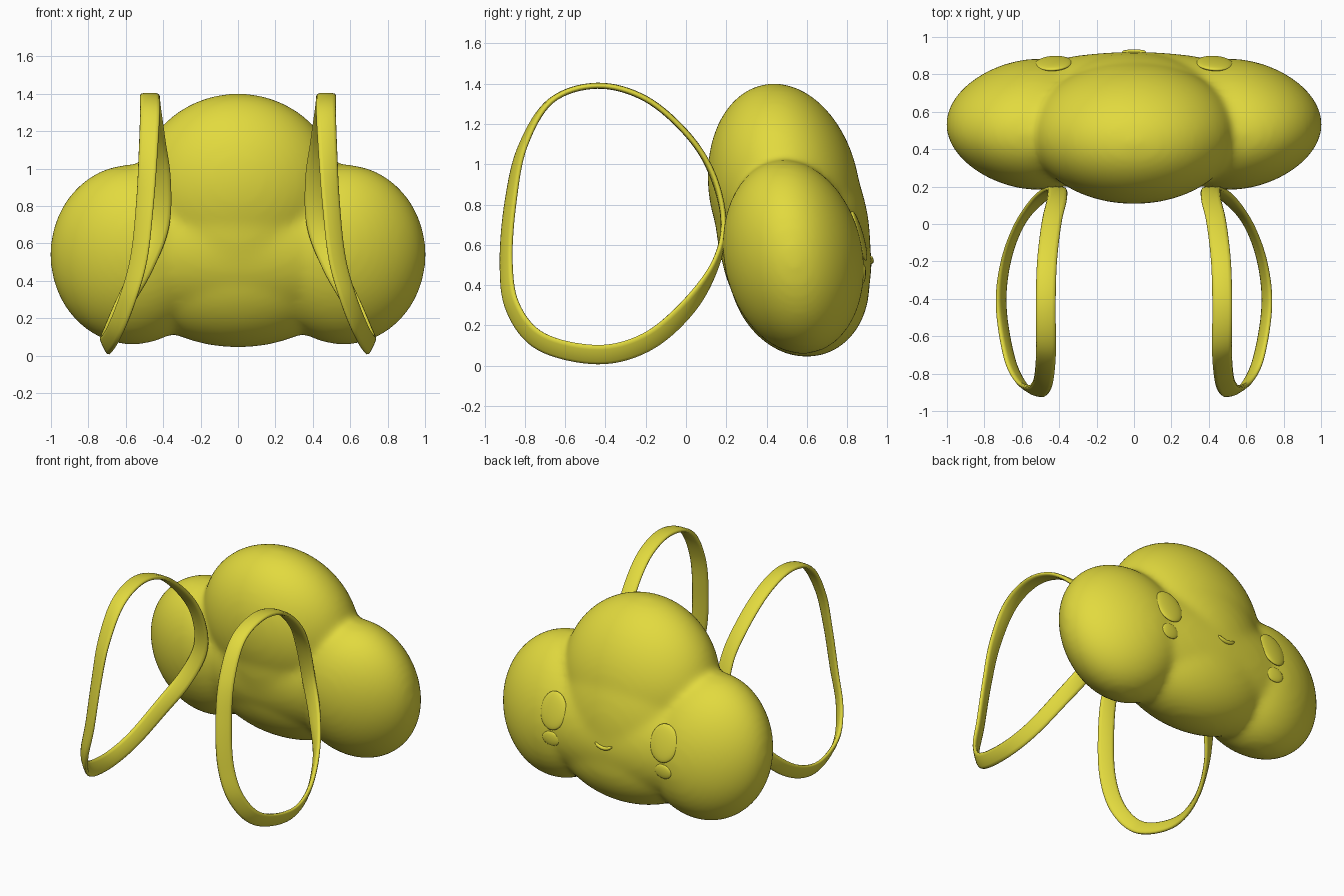
import bpy, bmesh, math
from mathutils import Vector, Matrix

if "Cube" in bpy.data.objects:
    bpy.data.objects.remove(bpy.data.objects["Cube"])

yellow = bpy.data.materials.new("soft yellow")
yellow.diffuse_color = (0.76, 0.70, 0.048, 1)
yellow.use_nodes = True
yellow.node_tree.nodes["Principled BSDF"].inputs["Base Color"].default_value = yellow.diffuse_color


def make_object(name, bm):
    bmesh.ops.recalc_face_normals(bm, faces=bm.faces)
    for f in bm.faces:
        f.smooth = True
    me = bpy.data.meshes.new(name)
    bm.to_mesh(me)
    bm.free()
    me.materials.append(yellow)
    ob = bpy.data.objects.new(name, me)
    bpy.context.collection.objects.link(ob)
    return ob


def add_mirror(ob):
    ob.modifiers.new("mirror", 'MIRROR').use_axis[0] = True


# Cloud body: leaning ellipsoid lobes fused into one soft skin
LEAN = -0.097
lobes = [  # centre, radii, thinning towards the outer ends
    ((0, 0.488, 0.87), (0.55, 0.378, 0.532), 0),       # top dome
    ((0, 0.53, 0.68), (0.53, 0.382, 0.60), 0),         # core
    ((0, 0.56, 0.455), (0.60, 0.35, 0.412), 0),        # bottom
    ((0, 0.547, 0.55), (0.92, 0.372, 0.425), 0),       # wide filler
    ((0.565, 0.533, 0.54), (0.44, 0.345, 0.482), 0.3),   # side lobes
    ((-0.565, 0.533, 0.54), (0.44, 0.345, 0.482), 0.3),
]
bm = bmesh.new()
for centre, radii, thin in lobes:
    lobe = bmesh.ops.create_uvsphere(bm, u_segments=64, v_segments=32, radius=1)
    for v in lobe["verts"]:
        p = Vector(a * b for a, b in zip(v.co, radii))
        out = abs(p.x + centre[0]) - 0.57
        p.y = p.y * (1 - thin * out) + LEAN * p.z
        v.co = p + Vector(centre)
body = make_object("cloud_body", bm)
remesh = body.modifiers.new("fuse", 'REMESH')
remesh.mode = 'VOXEL'
remesh.voxel_size = 0.02
remesh.use_smooth_shade = True
soften = body.modifiers.new("soften", 'SMOOTH')
soften.factor = 0.5
soften.iterations = 22

bpy.context.view_layer.update()
skin = body.evaluated_get(bpy.context.evaluated_depsgraph_get())


def on_back(x, z):
    """Point and outward normal on the back of the body."""
    hit, loc, normal, _ = skin.ray_cast(Vector((x, 3, z)), Vector((0, -1, 0)))
    return (loc, normal) if hit else (Vector((x, 0.88, z)), Vector((0, 1, 0)))


# Eyes and cheeks: flattened buttons lying on the surface
def button(name, x, z, rx, rz, depth):
    loc, n = on_back(x, z)
    side = Vector((0, 0, 1)).cross(n).normalized()
    up = n.cross(side)
    rot = Matrix((side, up, n)).transposed().to_4x4()
    bm = bmesh.new()
    bmesh.ops.create_uvsphere(
        bm, u_segments=32, v_segments=16, radius=1,
        matrix=Matrix.Translation(loc) @ rot @ Matrix.Diagonal((rx, rz, depth, 1)))
    add_mirror(make_object(name, bm))


button("eyes", 0.43, 0.645, 0.10, 0.128, 0.022)
button("cheeks", 0.435, 0.455, 0.066, 0.05, 0.014)


# Closed or open tube through rings of points
def loft(name, rings, closed):
    bm = bmesh.new()
    vs = [[bm.verts.new(p) for p in ring] for ring in rings]
    n, k = len(vs), len(vs[0])
    for i in range(n if closed else n - 1):
        a, b = vs[i], vs[(i + 1) % n]
        for j in range(k):
            bm.faces.new((a[j], a[(j + 1) % k], b[(j + 1) % k], b[j]))
    if not closed:
        bm.faces.new(vs[0])
        bm.faces.new(vs[-1])
    return make_object(name, bm)


# Small smile
rings = []
for i in range(13):
    t = i / 6 - 1
    loc, n = on_back(0.065 * t, 0.518 + 0.022 * t * t)
    r = 0.013 * (1 - 0.6 * abs(t) ** 6)
    rings.append([loc + n * (r * math.cos(a)) + Vector((0, 0, r * math.sin(a)))
                  for a in (j * math.tau / 8 for j in range(8))])
loft("smile", rings, False)

# Shoulder straps: position and width direction of a flat closed band
path = [
    (.42, .187, .70, 1, 0, 0), (.412, .135, .94, 1, .1, 0),
    (.44, .01, 1.145, 1, 0, 0), (.465, -.2, 1.325, 1, 0, 0),
    (.472, -.44, 1.39, 1, 0, 0), (.47, -.67, 1.315, 1, .1, 0),
    (.48, -.81, 1.09, .95, .3, 0), (.497, -.87, .82, .9, .45, 0),
    (.53, -.893, .52, .85, .5, .1), (.595, -.86, .29, .7, .5, .3),
    (.665, -.72, .12, .5, .3, .7), (.71, -.44, .055, .42, 0, .9),
    (.685, -.2, .115, .45, -.3, .8), (.61, 0, .28, .6, -.4, .6),
    (.50, .138, .485, .9, -.2, .2),
]


def spline(a, b, c, d, t):
    return tuple(0.5 * (2 * q + (r - p) * t + (2 * p - 5 * q + 4 * r - s) * t * t
                        + (3 * q - p - 3 * r + s) * t ** 3)
                 for p, q, r, s in zip(a, b, c, d))


STEPS = 8
samples = []
for i in range(len(path)):
    quad = [path[(i + o) % len(path)] for o in (-1, 0, 1, 2)]
    samples += [spline(*quad, s / STEPS) for s in range(STEPS)]

rings = []
for i, s in enumerate(samples):
    p = Vector(s[:3])
    tangent = (Vector(samples[(i + 1) % len(samples)][:3])
               - Vector(samples[i - 1][:3])).normalized()
    w = Vector(s[3:])
    w = (w - tangent * w.dot(tangent)).normalized()
    n = tangent.cross(w)
    ring = []
    for j in range(12):
        c, q = math.cos(j * math.tau / 12), math.sin(j * math.tau / 12)
        ring.append(p + w * (0.053 * math.copysign(abs(c) ** 0.7, c))
                    + n * (0.015 * math.copysign(abs(q) ** 0.7, q)))
    rings.append(ring)
add_mirror(loft("shoulder_straps", rings, True))
